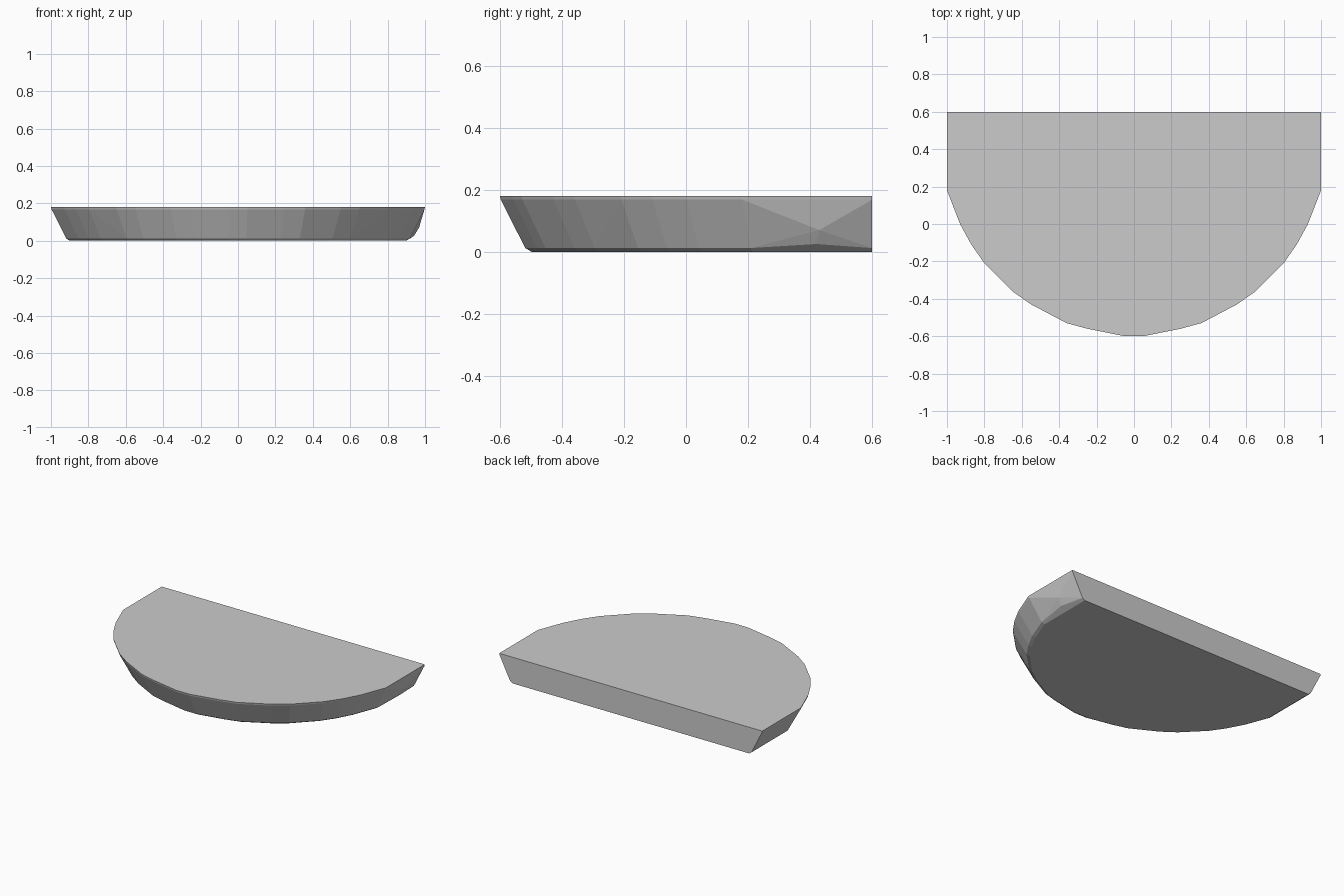
import bpy, bmesh, math

if "Cube" in bpy.data.objects:
    bpy.data.objects.remove(bpy.data.objects["Cube"])

# Right half of the rim outline, from the back corner round to the front
HALF = [(1, .6), (1, .18), (.93, 0), (.87, -.11), (.8, -.21), (.65, -.36),
        (.55, -.43), (.36, -.53), (.25, -.56), (.05, -.6)]
outline = HALF + [(-x, y) for x, y in reversed(HALF)]

# Rings as (height, x scale, y scale about the straight back edge)
RINGS = [(.18, 1, 1), (.168, .997, .9975), (.012, .918, .932), (0, .90, .915)]

bm = bmesh.new()
for z, sx, sy in RINGS:
    for x, y in outline:
        bm.verts.new((x * sx, .6 - (.6 - y) * sy, z))

# Small bulge on the right-hand side
for co in [(.968, .43, .07), (.94, .42, .025)]:
    bm.verts.new(co)

# Faceted shell around all points
hull = bmesh.ops.convex_hull(bm, input=bm.verts)
unused = {g for g in hull["geom_interior"] + hull["geom_unused"]
          if isinstance(g, bmesh.types.BMVert)}
bmesh.ops.delete(bm, geom=list(unused), context='VERTS')
bmesh.ops.dissolve_limit(bm, angle_limit=math.radians(.5),
                         verts=bm.verts, edges=bm.edges)
bmesh.ops.recalc_face_normals(bm, faces=bm.faces)

mesh = bpy.data.meshes.new("half_round_slab")
bm.to_mesh(mesh)
bm.free()
slab = bpy.data.objects.new("half_round_slab", mesh)
bpy.context.collection.objects.link(slab)
